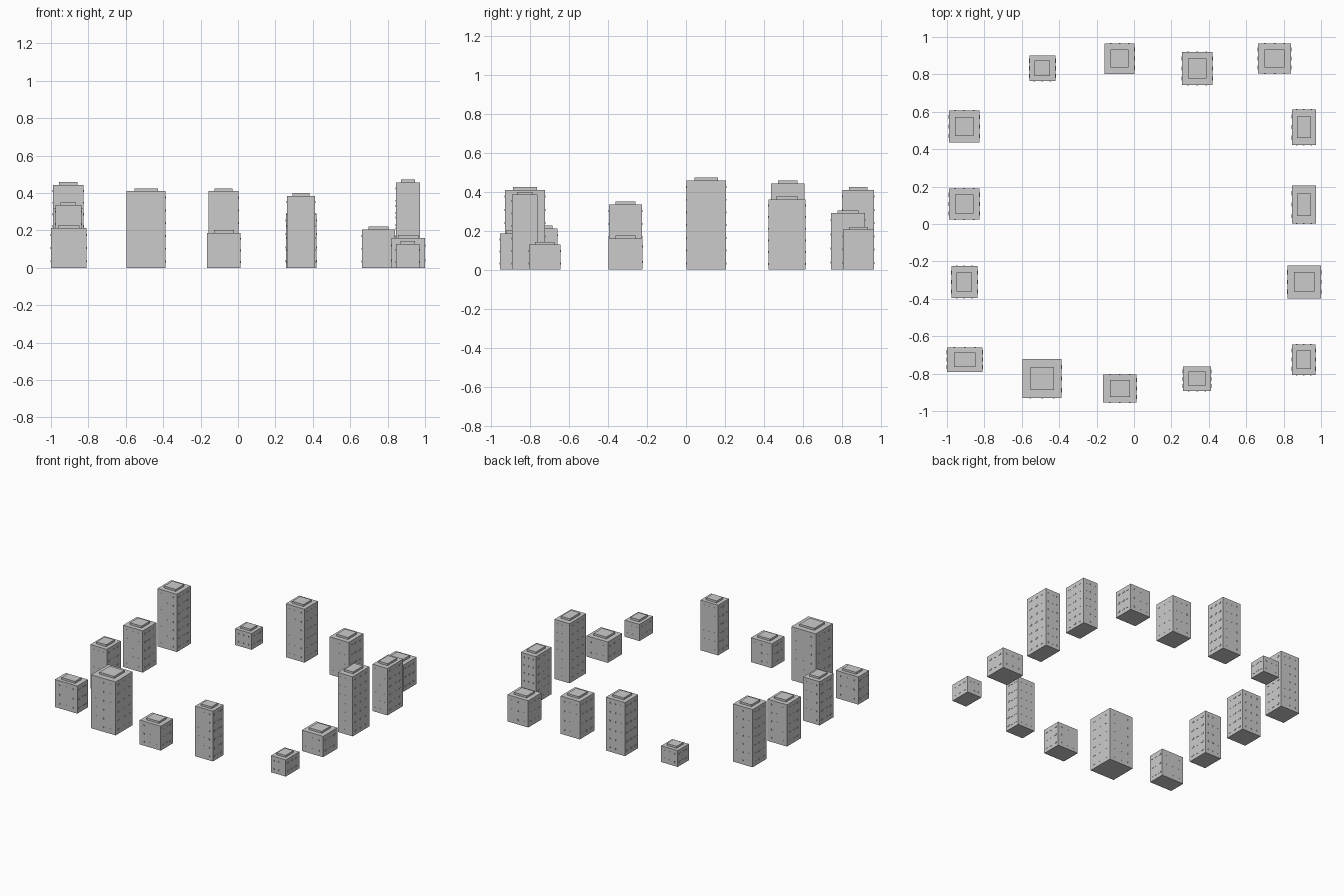
import bpy, bmesh

if "Cube" in bpy.data.objects:
    bpy.data.objects.remove(bpy.data.objects["Cube"])

# x0, x1, y0, y1, roof height of every tower in the ring
TOWERS = [
    (-.56, -.42, .765, .90, .125), (-.157, .003, .803, .965, .41),
    (.257, .42, .743, .92, .29), (.663, .84, .805, .965, .205),
    (-.99, -.825, .437, .607, .443), (-.99, -.825, .023, .19, .32),
    (-.977, -.837, -.395, -.225, .335), (-1.0, -.81, -.79, -.66, .212),
    (-.595, -.387, -.93, -.723, .41), (-.165, .013, -.955, -.805, .187),
    (.262, .412, -.893, -.763, .385), (.845, .97, -.807, -.643, .128),
    (.82, 1.0, -.397, -.223, .16), (.845, .972, .002, .205, .457),
    (.845, .972, .423, .613, .36),
]


def add_box(bm, x0, x1, y0, y1, z0, z1):
    made = bmesh.ops.create_cube(bm, size=1)
    for v in made["verts"]:
        v.co.x = x0 if v.co.x < 0 else x1
        v.co.y = y0 if v.co.y < 0 else y1
        v.co.z = z0 if v.co.z < 0 else z1


def finish(bm, name):
    mesh = bpy.data.meshes.new(name)
    bm.to_mesh(mesh)
    bm.free()
    bpy.context.collection.objects.link(bpy.data.objects.new(name, mesh))


for i, (x0, x1, y0, y1, h) in enumerate(TOWERS, 1):
    w, d = x1 - x0, y1 - y0
    # main block
    bm = bmesh.new()
    add_box(bm, x0, x1, y0, y1, 0, h)
    finish(bm, f"tower_{i}")

    # raised roof block
    bm = bmesh.new()
    add_box(bm, x0 + .2 * w, x1 - .2 * w, y0 + .2 * d, y1 - .2 * d, h, h + .015)
    finish(bm, f"roof_block_{i}")

    # thin window slabs in a grid on all four walls
    bm = bmesh.new()
    rows = max(2, round(h / .065))
    p = .002
    for r in range(rows):
        z = h * (r + .5) / rows
        for c in (.2, .5, .8):
            x, y = x0 + c * w, y0 + c * d
            for wall in (y0, y1):
                add_box(bm, x - .004, x + .004, wall - p, wall + p, z - .005, z + .005)
            for wall in (x0, x1):
                add_box(bm, wall - p, wall + p, y - .011, y + .011, z - .005, z + .005)
    finish(bm, f"windows_{i}")
